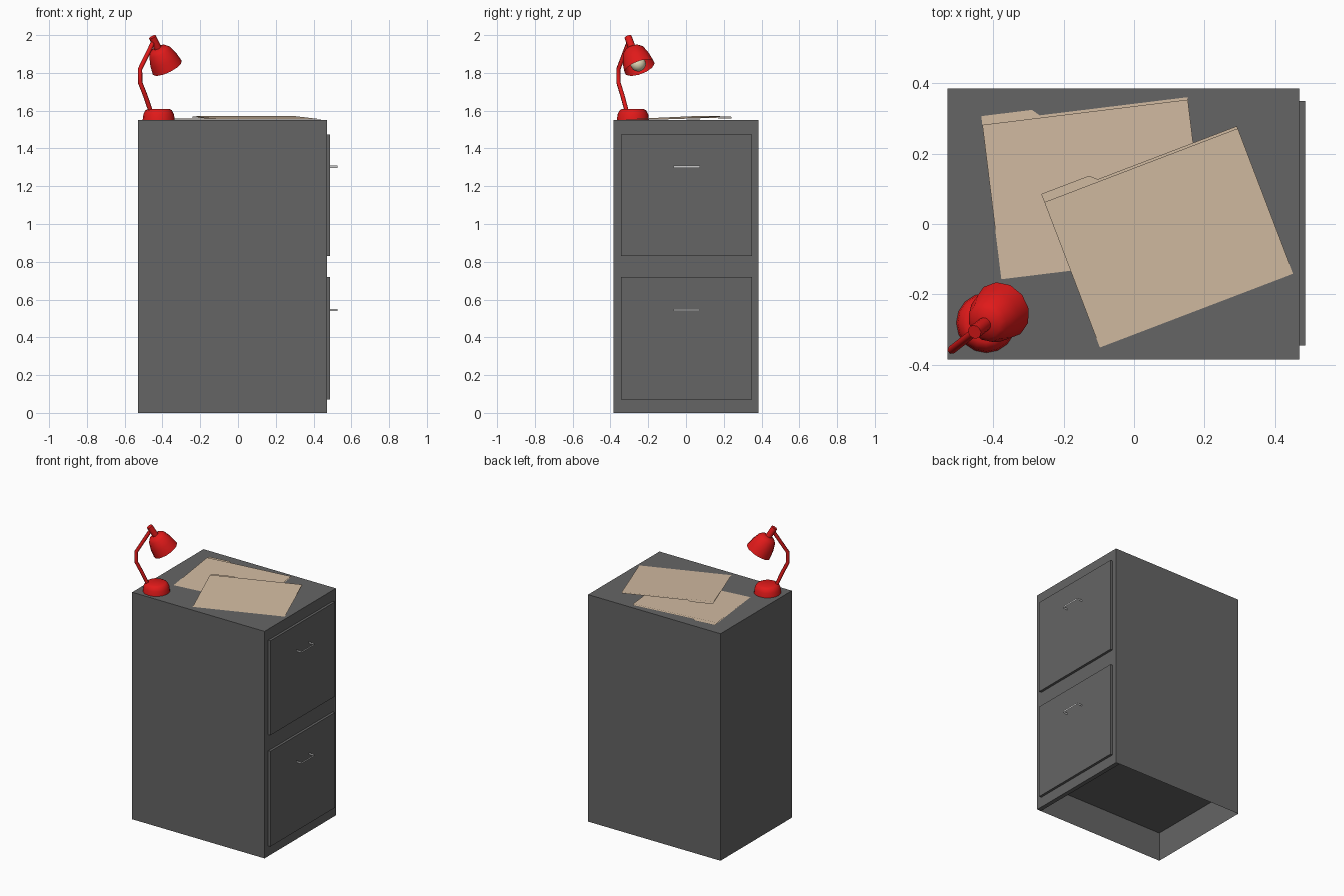
import bpy, bmesh, math
from mathutils import Vector, Matrix

if "Cube" in bpy.data.objects:
    bpy.data.objects.remove(bpy.data.objects["Cube"])


def material(name, rgb):
    m = bpy.data.materials.new(name)
    m.diffuse_color = (*rgb, 1)
    m.use_nodes = True
    m.node_tree.nodes["Principled BSDF"].inputs["Base Color"].default_value = m.diffuse_color
    return m


DARK = material("dark_grey", (0.13, 0.13, 0.13))
RED = material("red", (0.75, 0.01, 0.01))
PAPER = material("manila", (0.65, 0.5, 0.36))
CREAM = material("cream", (0.8, 0.72, 0.5))


def make(name, bm, mat=None, matrix=None, smooth=None):
    me = bpy.data.meshes.new(name)
    bm.to_mesh(me)
    bm.free()
    ob = bpy.data.objects.new(name, me)
    bpy.context.collection.objects.link(ob)
    if mat:
        me.materials.append(mat)
    if matrix:
        ob.matrix_world = matrix
    if smooth:
        bpy.ops.object.select_all(action='DESELECT')
        ob.select_set(True)
        bpy.context.view_layer.objects.active = ob
        bpy.ops.object.shade_smooth_by_angle(angle=math.radians(smooth))
    return ob


def box_bm(lo, hi):
    bm = bmesh.new()
    bmesh.ops.create_cube(bm, size=1)
    lo, hi = Vector(lo), Vector(hi)
    for v in bm.verts:
        v.co = Vector(((lo[i] + hi[i]) / 2 + v.co[i] * (hi[i] - lo[i]) for i in range(3)))
    return bm


def lathe(name, profile, sides, mat, matrix, smooth=40):
    # Profile points are (radius, height), spun around local z
    bm = bmesh.new()
    vs = [bm.verts.new((r, 0, z)) for r, z in profile]
    es = [bm.edges.new(p) for p in zip(vs, vs[1:])]
    bmesh.ops.spin(bm, geom=vs + es, cent=(0, 0, 0), axis=(0, 0, 1),
                   angle=2 * math.pi, steps=sides)
    bmesh.ops.remove_doubles(bm, verts=bm.verts, dist=1e-5)
    bmesh.ops.recalc_face_normals(bm, faces=bm.faces)
    return make(name, bm, mat, matrix, smooth)


# Cabinet body: shell open underneath, with a recessed floor
X0, X1, Y, TOP = -0.53, 0.47, 0.385, 1.55
bm = box_bm((X0, -Y, 0), (X1, Y, TOP))
bottom = [f for f in bm.faces if f.normal.z < -0.9]
bmesh.ops.delete(bm, geom=bottom, context='FACES_ONLY')
make("cabinet_body", bm, DARK)
bm = bmesh.new()
bm.faces.new([bm.verts.new(p) for p in
              ((X0, -Y, .2), (X0, Y, .2), (X1, Y, .2), (X1, -Y, .2))])
make("cabinet_floor", bm, DARK)
make("front_rail", box_bm((0.44, -Y, 0), (X1, Y, 0.2)), DARK)

# Drawers and their strap handles
for tag, z0, z1, zh in (("lower", 0.07, 0.72, 0.545), ("upper", 0.83, 1.475, 1.303)):
    make(tag + "_drawer", box_bm((X1, -0.345, z0), (0.487, 0.35, z1)), DARK)
    bm = bmesh.new()
    path = [(0.487, -0.067), (0.527, -0.067), (0.527, 0.073), (0.487, 0.073)]
    rows = [[bm.verts.new((x, y, zh + dz)) for x, y in path] for dz in (-0.006, 0.006)]
    for i in range(3):
        bm.faces.new((rows[0][i], rows[0][i + 1], rows[1][i + 1], rows[1][i]))
    make(tag + "_handle", bm)


def folder(name, corner, angle, lift_back, lift_front):
    # Two leaves hinged along the near edge; the back one has a tab
    w = 0.588
    back = [(0, 0), (w, 0), (w, .449), (.165, .449), (.145, .467), (0, .467)]
    front = [(0, 0), (w, 0), (w, .442), (.165, .442), (0, .442)]
    bm = bmesh.new()
    hinge = [bm.verts.new((u, 0, 0)) for u in (0, w)]
    for leaf, lift in ((back, lift_back), (front, lift_front)):
        bm.faces.new(hinge + [bm.verts.new((u, v, lift * v / .442)) for u, v in leaf[2:]])
    make(name, bm, PAPER, Matrix.Translation(corner)
         @ Matrix.Rotation(math.radians(angle), 4, 'Z'))


folder("lower_folder", (-0.377, -0.157, 1.552), 7, 0.002, 0.007)
folder("upper_folder", (-0.097, -0.351, 1.553), 20.9, 0.013, 0.019)

# Lamp: everything lies in a vertical plane turned about the base
BASE = Vector((-0.42, -0.281, 0))
TURN = math.radians(38)


def lamp_point(s, z):
    return BASE + Vector((s * math.cos(TURN), s * math.sin(TURN), z))


lathe("lamp_base", [(0, 0), (.085, 0), (.081, .03), (.07, .052), (.055, .06), (0, .06)],
      16, RED, Matrix.Translation(lamp_point(0, TOP)))

# Bent arm
cu = bpy.data.curves.new("lamp_arm", 'CURVE')
cu.dimensions = '3D'
cu.bevel_depth = 0.012
cu.bevel_resolution = 1
cu.use_fill_caps = True
pts = [(-.055, 1.6), (-.09, 1.68), (-.125, 1.75), (-.125, 1.82), (-.035, 1.965)]
sp = cu.splines.new('POLY')
sp.points.add(len(pts) - 1)
for p, (s, z) in zip(sp.points, pts):
    p.co = (*lamp_point(s, z), 1)
cu.materials.append(RED)
bpy.context.collection.objects.link(bpy.data.objects.new("lamp_arm", cu))

# Tilted shade and bulb
axis = Vector((.52 * math.cos(TURN), .52 * math.sin(TURN), -.85)).normalized()
head = Matrix.Translation(lamp_point(-.042, 1.99)) @ axis.to_track_quat('Z', 'Y').to_matrix().to_4x4()
lathe("lamp_shade", [(0, 0), (.02, 0), (.02, .068), (.045, .074), (.06, .09),
                     (.077, .14), (.085, .19)], 12, RED, head)
bm = bmesh.new()
bmesh.ops.create_uvsphere(bm, u_segments=12, v_segments=8, radius=0.042)
make("lamp_bulb", bm, CREAM, head @ Matrix.Translation((0, 0, .165)), 60)
